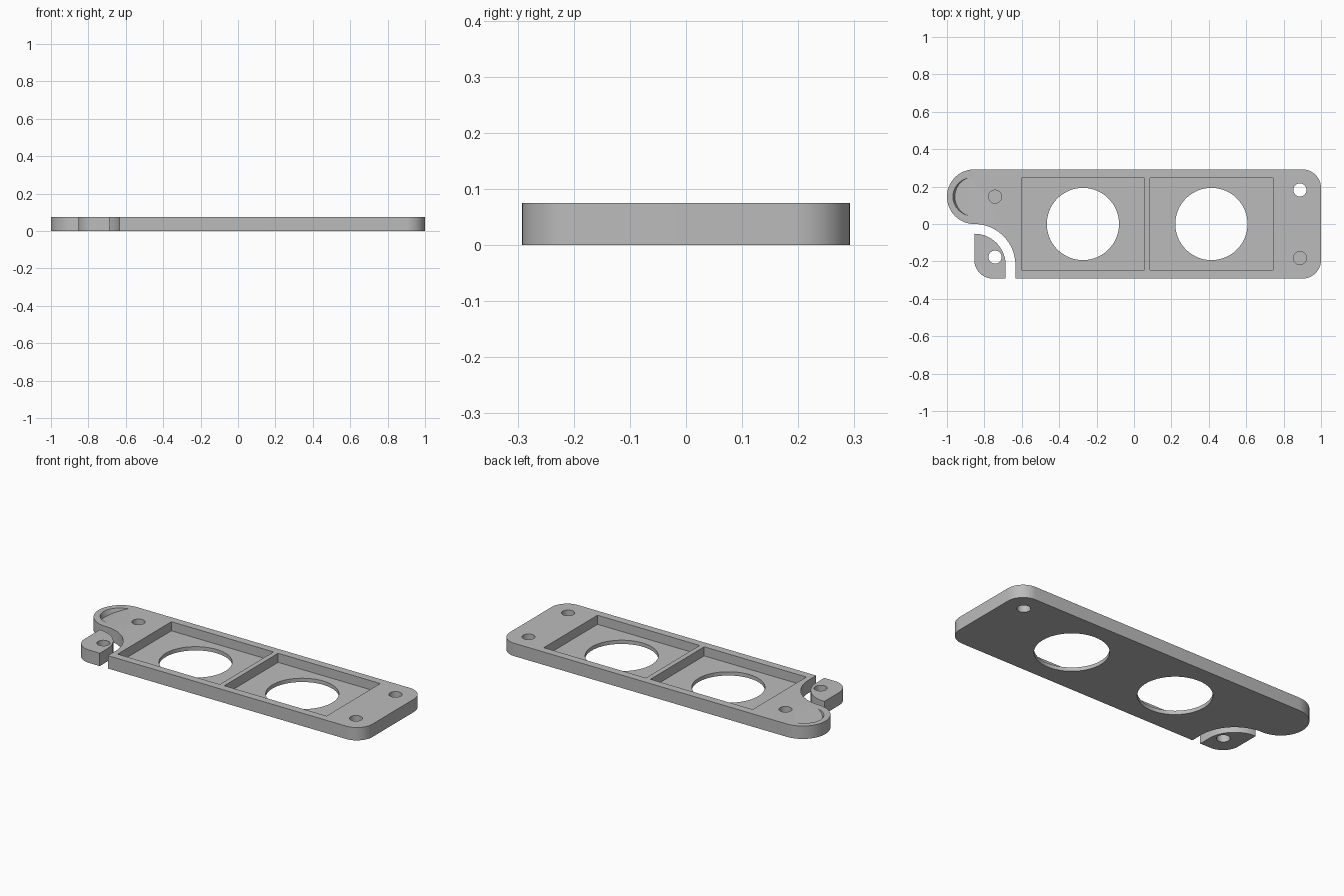
import bpy, bmesh
from math import sin, cos, radians, atan
from mathutils import Vector

if "Cube" in bpy.data.objects:
    bpy.data.objects.remove(bpy.data.objects["Cube"], do_unlink=True)

HEIGHT = 0.075     # plate thickness
FLOOR = 0.022      # thickness left under pockets and blind holes
HALF = 0.292       # half of the plate depth
LOBE = HALF / 2    # radius of the rounded tab
TAB_X = -1 + LOBE
BOLT_R = 0.035

grey = bpy.data.materials.new("plain grey")
grey.use_nodes = True
grey.diffuse_color = (0.5, 0.5, 0.5, 1)
grey.node_tree.nodes["Principled BSDF"].inputs["Base Color"].default_value = (0.5, 0.5, 0.5, 1)


def arc(cx, cy, r, start, end, steps=16):
    angles = [radians(start + (end - start) * i / steps) for i in range(steps + 1)]
    return [(cx + r * cos(a), cy + r * sin(a)) for a in angles]


def prism(name, outline, z0, z1):
    """Extrude a closed outline between two heights."""
    bm = bmesh.new()
    face = bm.faces.new([bm.verts.new((x, y, z0)) for x, y in outline])
    top = bmesh.ops.extrude_face_region(bm, geom=[face])
    moved = [v for v in top["geom"] if isinstance(v, bmesh.types.BMVert)]
    bmesh.ops.translate(bm, verts=moved, vec=(0, 0, z1 - z0))
    bmesh.ops.recalc_face_normals(bm, faces=bm.faces)
    mesh = bpy.data.meshes.new(name)
    bm.to_mesh(mesh)
    bm.free()
    obj = bpy.data.objects.new(name, mesh)
    bpy.context.collection.objects.link(obj)
    mesh.materials.append(grey)
    return obj


def disc_cutter(x, y, r, z0, steps=64):
    return prism("cutter", arc(x, y, r, 0, 360, steps)[:-1], z0, HEIGHT + 0.1)


def carve(obj, cutters):
    """Subtract each cutter, then remove it."""
    bpy.context.view_layer.objects.active = obj
    for cutter in cutters:
        cutter.hide_render = True
        mod = obj.modifiers.new("cut", "BOOLEAN")
        mod.operation = "DIFFERENCE"
        mod.solver = "EXACT"
        mod.object = cutter
        bpy.ops.object.modifier_apply(modifier=mod.name)
        bpy.data.objects.remove(cutter, do_unlink=True)
    bpy.ops.object.select_all(action="DESELECT")
    obj.select_set(True)
    bpy.ops.object.shade_smooth_by_angle(angle=radians(30))


# Main plate: rounded right end, round tab and concave notch on the left
CORNER = 0.1
NOTCH_Y = -0.22
outline = (arc(1 - CORNER, CORNER - HALF, CORNER, -90, 0)
           + arc(1 - CORNER, HALF - CORNER, CORNER, 0, 90)
           + arc(TAB_X, LOBE, LOBE, 90, 270, 40)
           + arc(TAB_X, NOTCH_Y, -NOTCH_Y, 90, 0, 24)[1:]
           + [(TAB_X - NOTCH_Y, -HALF)])
plate = prism("main_plate", outline, 0, HEIGHT)

cutters = []
# Two rectangular pockets, each with a large round opening
for cx in (-0.273, 0.414):
    w, d = 0.329, 0.247
    rect = [(cx - w, -d), (cx + w, -d), (cx + w, d), (cx - w, d)]
    cutters.append(prism("cutter", rect, FLOOR, HEIGHT + 0.1))
    cutters.append(disc_cutter(cx, 0, 0.193, -0.1, 96))

# One through hole and two blind holes
cutters.append(disc_cutter(0.887, 0.182, BOLT_R, -0.1, 40))
cutters.append(disc_cutter(0.887, -0.182, BOLT_R, FLOOR, 40))
cutters.append(disc_cutter(-0.743, LOBE, BOLT_R, FLOOR, 40))

# Sloping thumb recess in the tab, deepest at its outer end
tilt = atan(0.38)
rise = 0.026
scoop = prism("cutter", arc(0, 0, 0.105, 0, 360, 64)[:-1], 0, 0.2)
scoop.rotation_euler = (0, -tilt, 0)
axis = Vector((-sin(tilt), 0, cos(tilt)))
scoop.location = Vector((-0.856, LOBE, HEIGHT)) + axis * rise * sin(tilt)
bpy.context.view_layer.update()
cutters.append(scoop)
carve(plate, cutters)

# Separate corner piece nested in the notch
GAP_R = 0.168
corner = (arc(TAB_X, NOTCH_Y, GAP_R, 90, 0, 24)
          + [(TAB_X + GAP_R, -HALF)]
          + arc(TAB_X + CORNER, CORNER - HALF, CORNER, 270, 180))
piece = prism("corner_piece", corner, 0, HEIGHT)
carve(piece, [disc_cutter(-0.743, -0.177, BOLT_R, -0.1, 40)])
